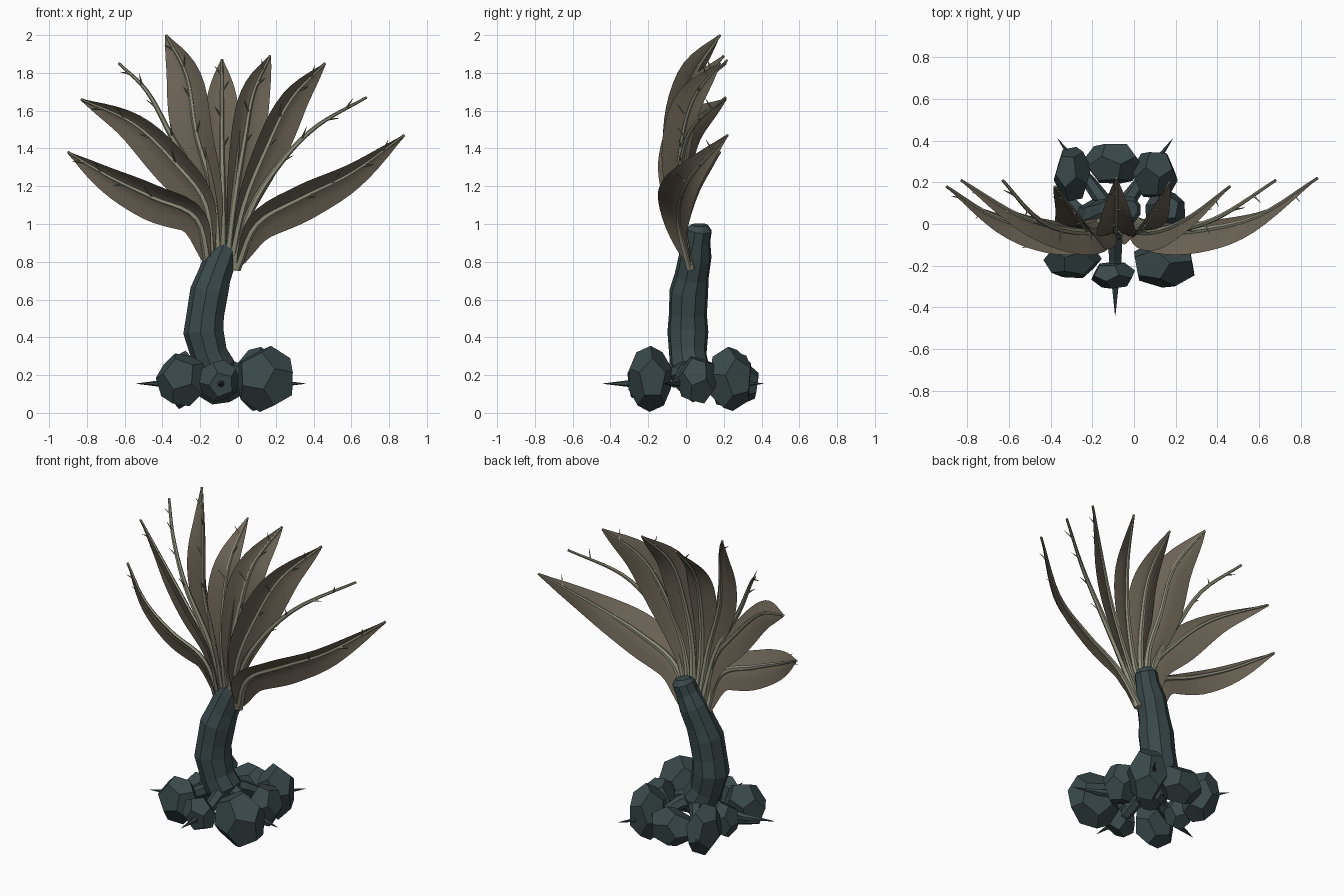
import bpy, bmesh, math, random
from mathutils import Vector, Euler

random.seed(4)
if "Cube" in bpy.data.objects:
    bpy.data.objects.remove(bpy.data.objects["Cube"])


def material(name, rgb):
    mat = bpy.data.materials.new(name)
    mat.use_nodes = True
    mat.diffuse_color = (*rgb, 1)
    mat.node_tree.nodes["Principled BSDF"].inputs["Base Color"].default_value = (*rgb, 1)
    return mat


STONE = material("dark slate", (0.042, 0.067, 0.07))
BLADE = material("dry brown", (0.145, 0.122, 0.088))
STEM = material("pale olive", (0.27, 0.27, 0.195))


def finish(name, bm, mat, smooth=False):
    mesh = bpy.data.meshes.new(name)
    bm.to_mesh(mesh)
    bm.free()
    mesh.materials.append(mat)
    if smooth:
        mesh.shade_smooth()
        mesh.set_sharp_from_angle(angle=math.radians(35))
    obj = bpy.data.objects.new(name, mesh)
    bpy.context.collection.objects.link(obj)
    return obj


def tangent(path, i):
    return (path[min(i + 1, len(path) - 1)] - path[max(i - 1, 0)]).normalized()


def add_tube(bm, path, radii, sides):
    """Sweep a polygon along a path and cap both ends."""
    rings = []
    for i, (p, r) in enumerate(zip(path, radii)):
        t = tangent(path, i)
        ref = Vector((0, 1, 0)) if abs(t.y) < 0.9 else Vector((1, 0, 0))
        a = t.cross(ref).normalized()
        b = t.cross(a)
        ring = []
        for k in range(sides):
            ang = math.tau * k / sides
            ring.append(bm.verts.new(p + r * (a * math.cos(ang) + b * math.sin(ang))))
        rings.append(ring)
    for lo, hi in zip(rings, rings[1:]):
        for k in range(sides):
            n = (k + 1) % sides
            bm.faces.new((lo[k], lo[n], hi[n], hi[k]))
    bm.faces.new(rings[0][::-1])
    bm.faces.new(rings[-1])
    bmesh.ops.recalc_face_normals(bm, faces=bm.faces)


def spline(points, count):
    """Catmull-Rom samples through the control points."""
    pts = [points[0] * 2 - points[1], *points, points[-1] * 2 - points[-2]]
    spans = len(points) - 1
    out = []
    for i in range(count + 1):
        s = min(int(i * spans / count), spans - 1)
        u = i * spans / count - s
        a, b, c, d = pts[s:s + 4]
        out.append(0.5 * (2 * b + (c - a) * u + (2 * a - 5 * b + 4 * c - d) * u * u
                          + (3 * b - a - 3 * c + d) * u ** 3))
    return out


# Trunk: bent, segmented column (x, y, z, radius)
trunk = [(-.09, .03, .15, .06), (-.115, .02, .24, .107), (-.15, .01, .31, .1),
         (-.18, .01, .43, .11), (-.17, .01, .52, .102), (-.15, .015, .64, .104),
         (-.125, .03, .72, .092), (-.085, .05, .83, .087), (-.05, .06, .91, .07),
         (-.03, .07, .97, .068), (-.025, .07, .995, .045)]
bm = bmesh.new()
add_tube(bm, [Vector(p[:3]) for p in trunk], [p[3] for p in trunk], 9)
finish("trunk", bm, STONE)

# Five pointed roots spread evenly around the trunk foot
for i in range(5):
    angle = math.tau * (i / 5 - 1 / 4)
    d = Vector((math.cos(angle), math.sin(angle), 0))
    foot = Vector((-.09, .03, 0))
    path = [foot + d * r + Vector((0, 0, z)) for r, z in
            ((.02, .24), (.1, .22), (.2, .17), (.3, .155), (.47, .155))]
    bm = bmesh.new()
    add_tube(bm, path, (.05, .04, .034, .022, .001), 6)
    finish(f"root_{i + 1}", bm, STONE)

# Boulders: dodecahedra fitted to a centre and a size
PHI = (1 + 5 ** 0.5) / 2


def boulder(name, centre, size):
    bm = bmesh.new()
    spin = Euler([random.uniform(0, math.tau) for _ in range(3)]).to_matrix()
    corners = [(x, y, z) for x in (-1, 1) for y in (-1, 1) for z in (-1, 1)]
    for a in (-1 / PHI, 1 / PHI):
        for b in (-PHI, PHI):
            corners += [(0, a, b), (a, b, 0), (b, 0, a)]
    pts = [spin @ Vector(c) for c in corners]
    span = [max(p[k] for p in pts) for k in range(3)]
    for p in pts:
        bm.verts.new([centre[k] + p[k] / span[k] * size[k] / 2 for k in range(3)])
    bmesh.ops.convex_hull(bm, input=bm.verts)
    bmesh.ops.dissolve_limit(bm, angle_limit=0.03, verts=bm.verts, edges=bm.edges)
    finish(name, bm, STONE)


boulders = {
    "front_right": ((-.295, -.17, .175), (.28, .18, .28)),
    "front": ((-.1, -.245, .17), (.21, .13, .22)),
    "front_left": ((.145, -.19, .18), (.29, .23, .35)),
    "back_right": ((-.295, .24, .175), (.18, .26, .31)),
    "back": ((-.1, .29, .16), (.29, .19, .23)),
    "back_left": ((.1, .235, .18), (.22, .22, .34)),
    "left": ((.15, .06, .175), (.19, .22, .25)),
    "right": ((-.3, .04, .16), (.16, .18, .21)),
}
for side, (centre, size) in boulders.items():
    boulder(f"{side}_boulder", centre, size)

# Fronds: x,z of lower, middle and upper stem, tip x,y,z, half width, widest point
fronds = [
    ((-.22, 1.03), (-.45, 1.14), (-.68, 1.25), (-.9, .18, 1.38), .125, .9),
    ((-.17, 1.1), (-.33, 1.32), (-.55, 1.53), (-.83, .21, 1.66), .13, 1.05),
    ((-.18, 1.15), (-.35, 1.46), (-.48, 1.7), (-.63, .21, 1.85), 0, 1),
    ((-.13, 1.15), (-.22, 1.48), (-.27, 1.78), (-.38, .18, 2), .125, 1.3),
    ((-.08, 1.1), (-.085, 1.4), (-.085, 1.66), (-.085, .22, 1.87), .095, 1.3),
    ((-.02, 1.12), (.03, 1.42), (.08, 1.69), (.17, .2, 1.89), .1, 1.35),
    ((.03, 1.1), (.15, 1.4), (.28, 1.66), (.46, .18, 1.85), .115, 1.25),
    ((.07, 1.08), (.23, 1.33), (.42, 1.52), (.68, .21, 1.67), 0, 1),
    ((.1, 1.0), (.34, 1.14), (.6, 1.27), (.88, .22, 1.47), .125, .9),
]
COUNT = 20
FRONT = Vector((0, -1, 0))
for i, (low, mid, high, tip, width, skew) in enumerate(fronds):
    root_x = -.08 + .018 * (i - 4)
    path = spline([Vector((root_x, .025, .76)), Vector((low[0], -.035, low[1])),
                   Vector((mid[0], -.025, mid[1])), Vector((high[0], .04, high[1])),
                   Vector(tip)], COUNT)
    # Outer fronds roll so that their upper edge comes forward
    lean = tip[0] + .085
    roll = math.radians(40) * max(-1, min(1, lean * 2.5))
    sides, fronts = [], []
    for k in range(COUNT + 1):
        t = tangent(path, k)
        flat = Vector((t.z, 0, -t.x)).normalized()
        sides.append(flat * math.cos(roll) - FRONT * math.sin(roll))
        fronts.append(FRONT * math.cos(roll) + flat * math.sin(roll))

    # Stem with thin thorns pointing forwards and to both sides
    bm = bmesh.new()
    add_tube(bm, path, [.023 - .016 * k / COUNT for k in range(COUNT + 1)], 6)
    for n, k in enumerate((10, 13, 16, 18)):
        sign = -1 if n % 2 else 1
        aim = tangent(path, k) * .6 + sides[k] * sign * .35 + FRONT * .4
        add_tube(bm, [path[k], path[k] + aim * .11], (.007, .001), 4)
    finish(f"frond_stem_{i + 1}", bm, STEM, True)

    # Blade, gently folded along the stem
    if width:
        bm = bmesh.new()
        rows = []
        for k, p in enumerate(path):
            w = width * max(math.sin(math.pi * (k / COUNT) ** skew), 0.03) ** 0.85
            rows.append([bm.verts.new(p + (sides[k] * u + fronts[k] * abs(u) ** 1.3 * .35) * w)
                         for u in (-1, -.5, 0, .5, 1)])
        for lo, hi in zip(rows, rows[1:]):
            for c in range(4):
                bm.faces.new((lo[c], lo[c + 1], hi[c + 1], hi[c]))
        finish(f"frond_blade_{i + 1}", bm, BLADE, True)
